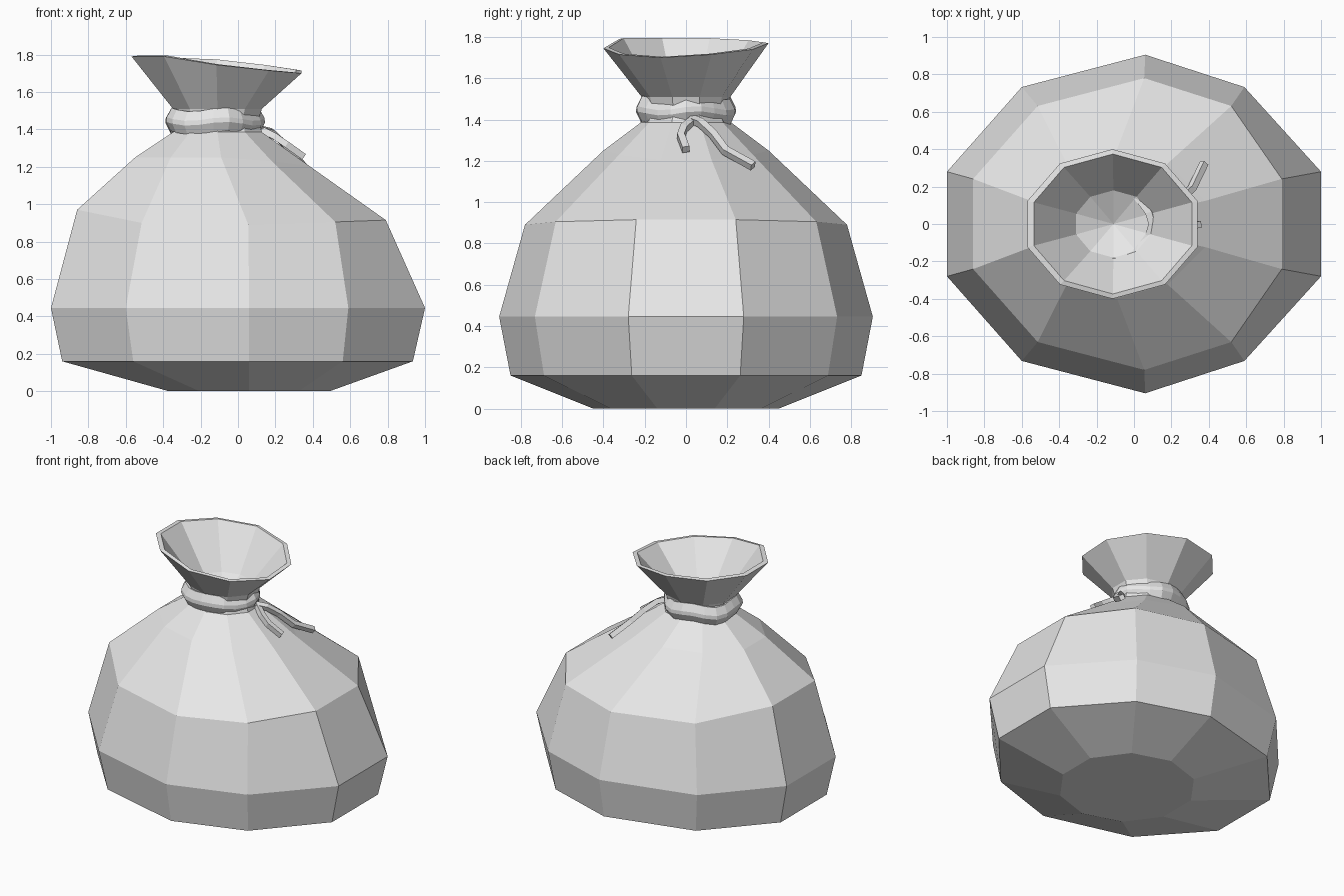
import bpy, bmesh
from math import cos, sin, radians, pi
from mathutils import Vector

cube = bpy.data.objects.get("Cube")
if cube:
    bpy.data.objects.remove(cube, do_unlink=True)

cloth = bpy.data.materials.new("grey_cloth")
cloth.use_nodes = True
cloth.diffuse_color = (0.8, 0.8, 0.8, 1)
cloth.node_tree.nodes["Principled BSDF"].inputs["Base Color"].default_value = (0.8, 0.8, 0.8, 1)


def loft(name, rings, cap_start=False, cap_end=False, closed=False):
    """Join matching rings of points with flat quads."""
    bm = bmesh.new()
    loops = [[bm.verts.new(p) for p in ring] for ring in rings]
    pairs = list(zip(loops, loops[1:]))
    if closed:
        pairs.append((loops[-1], loops[0]))
    for low, high in pairs:
        n = len(low)
        for i in range(n):
            j = (i + 1) % n
            bm.faces.new((low[i], low[j], high[j], high[i]))
    if cap_start:
        bm.faces.new(loops[0][::-1])
    if cap_end:
        bm.faces.new(loops[-1])
    bmesh.ops.remove_doubles(bm, verts=bm.verts, dist=0.0005)
    bmesh.ops.recalc_face_normals(bm, faces=bm.faces)
    mesh = bpy.data.meshes.new(name)
    bm.to_mesh(mesh)
    bm.free()
    mesh.materials.append(cloth)
    obj = bpy.data.objects.new(name, mesh)
    bpy.context.collection.objects.link(obj)
    return obj


ANGLES = [radians(18 + 36 * i) for i in range(10)]


def oval(cx, rx, ry, heights):
    """Ten-sided ring; heights is one value or one per corner."""
    if not isinstance(heights, list):
        heights = [heights] * 10
    return [(cx + rx * cos(a), ry * sin(a), z) for a, z in zip(ANGLES, heights)]


def belly(xs, ry, zs):
    """Ring given by its five back corners, mirrored to the front."""
    ring = [(x, ry * sin(a), z) for x, z, a in zip(xs, zs, ANGLES)]
    return ring + [(x, -y, z) for x, y, z in ring[::-1]]


# Sack: base, bulging belly, gathered neck, flared mouth and inner lining
rim = [1.715, 1.74, 1.77, 1.78, 1.79, 1.79, 1.79, 1.745, 1.715, 1.70]
inner_rim = [z + 0.004 for z in rim]
loft("sack", [
    oval(0.06, 0.452, 0.45, 0),
    belly((0.935, 0.56, 0.06, -0.56, -0.94), 0.85, [0.16] * 5),
    belly((1.0, 0.59, 0.06, -0.6, -1.0), 0.905, [0.445] * 5),
    belly((0.79, 0.52, 0.055, -0.515, -0.86), 0.78, (0.915, 0.905, 0.89, 0.9, 0.97)),
    belly((0.38, 0.18, -0.09, -0.36, -0.55), 0.4, (1.205, 1.23, 1.25, 1.25, 1.25)),
    oval(-0.11, 0.25, 0.22, 1.385),
    oval(-0.11, 0.23, 0.2, 1.45),
    oval(-0.11, 0.25, 0.215, 1.51),
    oval(-0.115, 0.478, 0.4, rim),
    oval(-0.113, 0.444, 0.374, inner_rim),
    oval(-0.11, 0.21, 0.18, 1.5),
    oval(-0.11, 0, 0, 1.41),
], cap_start=True)

# Wavy band tied around the neck
SIDES = 20


def band_ring(r, z):
    points = []
    for i in range(SIDES):
        a = 2 * pi * i / SIDES
        grow = r + 0.008 * cos(5 * a)
        points.append((-0.13 + grow * cos(a), grow * 0.91 * sin(a),
                       z + 0.01 * sin(4 * a + 0.6)))
    return points


loft("neck_band", [band_ring(r, z) for r, z in (
    (0.2, 1.4), (0.24, 1.382), (0.266, 1.43), (0.264, 1.455), (0.236, 1.505), (0.2, 1.5))],
    closed=True)


# Two square-section loose cord ends draped over the shoulder
def cord(name, path, width):
    path = [Vector(p) for p in path]
    out = Vector((0.6, 0, 0.8))
    rings = []
    for i, p in enumerate(path):
        along = (path[min(i + 1, len(path) - 1)] - path[max(i - 1, 0)]).normalized()
        side = along.cross(out).normalized() * width / 2
        up = side.cross(along).normalized() * width / 2
        rings.append([p + side + up, p - side + up, p - side - up, p + side - up])
    loft(name, rings, cap_start=True, cap_end=True)


cord("short_cord", [(0.12, 0.04, 1.4), (0.2, -0.01, 1.36),
                    (0.26, -0.025, 1.32), (0.35, 0, 1.255)], 0.035)
cord("long_cord", [(0.12, 0.03, 1.4), (0.18, 0.07, 1.385), (0.24, 0.13, 1.33),
                   (0.31, 0.19, 1.25), (0.375, 0.325, 1.175)], 0.035)
